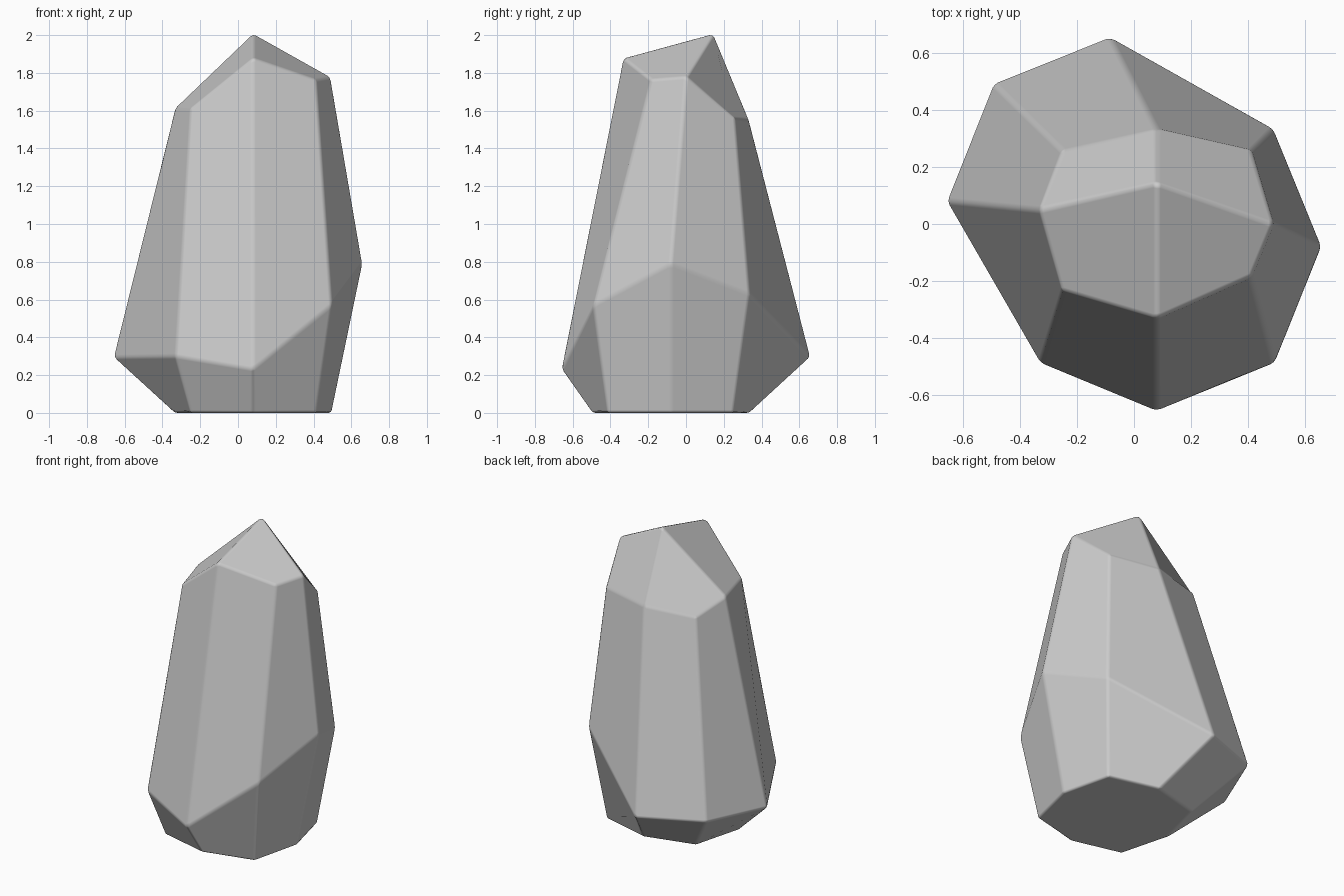
import bpy, bmesh

if "Cube" in bpy.data.objects:
    bpy.data.objects.remove(bpy.data.objects["Cube"])

# Outline points, counter-clockwise from the back
base = [(0.08, 0.335, 0), (-0.25, 0.25, 0), (-0.335, -0.08, 0), (-0.25, -0.415, 0),
        (0.08, -0.495, 0), (0.415, -0.415, 0), (0.495, -0.08, 0), (0.415, 0.25, 0)]
waist = [(-0.085, 0.66, 0.295), (-0.495, 0.495, 0.31), (-0.66, 0.08, 0.295), (-0.33, -0.49, 0.30),
         (0.08, -0.66, 0.23), (0.495, -0.49, 0.57), (0.66, -0.08, 0.79), (0.49, 0.335, 0.63)]
shoulder = [(0.08, 0.333, 1.55), (-0.253, 0.26, 1.535), (-0.333, 0.05, 1.615), (-0.253, -0.235, 1.61),
            (0.08, -0.333, 1.88), (0.413, -0.185, 1.765), (0.49, 0.0, 1.78), (0.413, 0.26, 1.56)]

bm = bmesh.new()
rings = [[bm.verts.new(p) for p in ring] for ring in (base, waist, shoulder)]
tip = bm.verts.new((0.08, 0.145, 2.01))

# Flat underside and two bands of side facets
bm.faces.new(reversed(rings[0]))
for low, high in zip(rings, rings[1:]):
    for i in range(8):
        j = (i + 1) % 8
        bm.faces.new((low[i], low[j], high[j], high[i]))

# Four facets meeting at the tip
top = rings[2]
for i in range(0, 8, 2):
    bm.faces.new((tip, top[i], top[i + 1], top[(i + 2) % 8]))
bmesh.ops.recalc_face_normals(bm, faces=bm.faces)

mesh = bpy.data.meshes.new("rock_crystal")
bm.to_mesh(mesh)
bm.free()
rock = bpy.data.objects.new("rock_crystal", mesh)
bpy.context.collection.objects.link(rock)
for poly in mesh.polygons:
    poly.use_smooth = True

# Slightly softened edges
bevel = rock.modifiers.new("soft_edges", 'BEVEL')
bevel.width = 0.015
bevel.segments = 2
bevel.limit_method = 'NONE'
bevel.harden_normals = True
